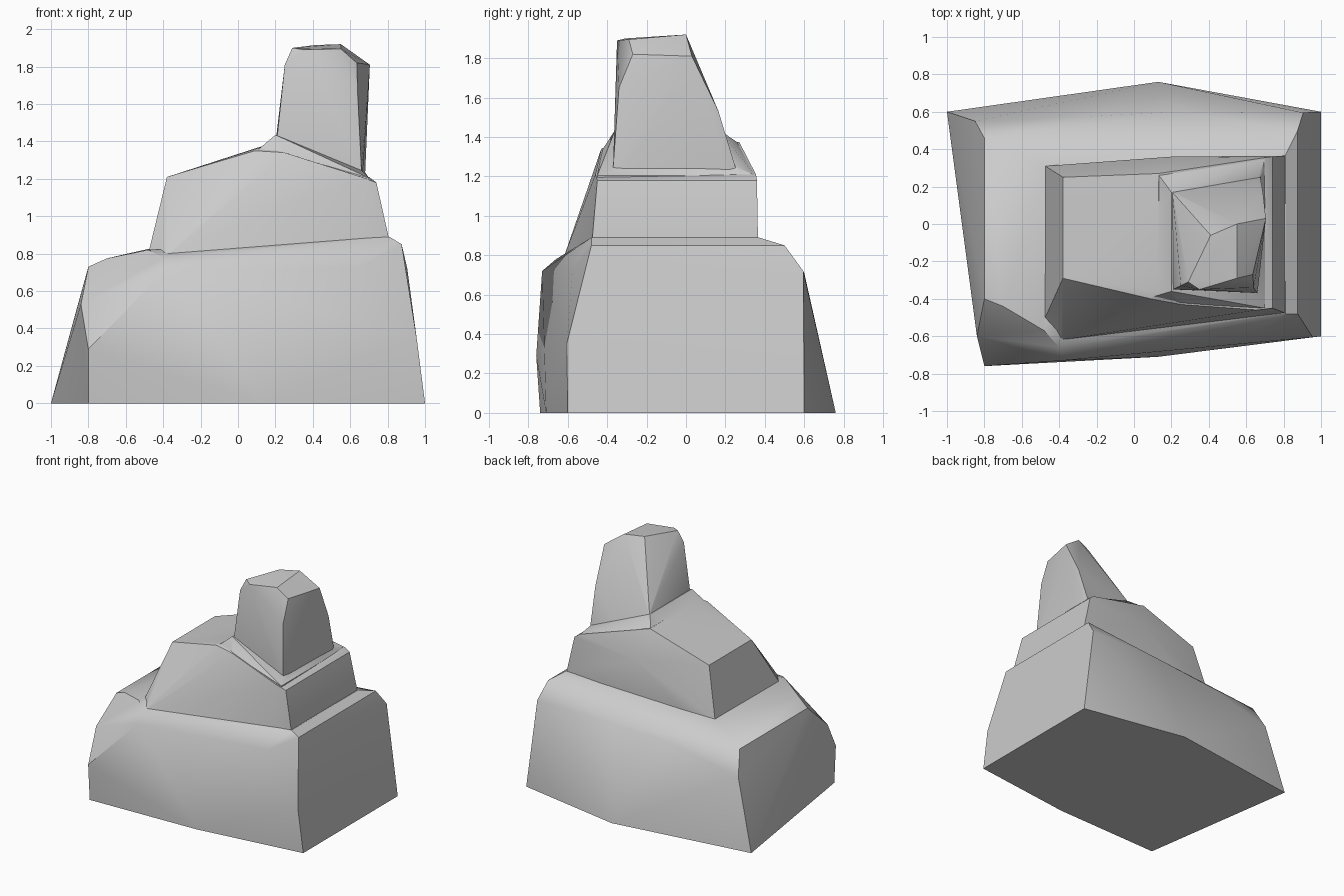
import bpy, bmesh

if "Cube" in bpy.data.objects:
    bpy.data.objects.remove(bpy.data.objects["Cube"])


def hull(name, pts, sink=None):
    """Faceted convex block from its corner points; sink = (count, z) roots the first corners lower."""
    pts = list(pts)
    if sink:
        pts += [(x, y, sink[1]) for x, y, z in pts[:sink[0]]]
    bm = bmesh.new()
    for p in pts:
        bm.verts.new(p)
    res = bmesh.ops.convex_hull(bm, input=bm.verts)
    loose = set(res["geom_interior"]) | set(res["geom_unused"])
    bmesh.ops.delete(bm, geom=[v for v in loose if isinstance(v, bmesh.types.BMVert)], context='VERTS')
    bmesh.ops.dissolve_limit(bm, angle_limit=0.02, verts=bm.verts, edges=bm.edges)
    bmesh.ops.recalc_face_normals(bm, faces=bm.faces)
    me = bpy.data.meshes.new(name)
    bm.to_mesh(me)
    bm.free()
    ob = bpy.data.objects.new(name, me)
    bpy.context.collection.objects.link(ob)
    return ob


# broad lower block with chamfered ledges
base = hull("rock_base", [
    (-1, .6, 0), (.13, .76, 0), (1, .6, 0), (1, -.6, 0), (.13, -.71, 0), (-.8, -.74, 0),
    (-.8, -.76, .29), (-.84, -.6, .53), (-.8, -.4, .73), (-.85, .55, .55), (-.8, .46, .73),
    (-.7, -.44, .775), (-.48, -.57, .82), (-.48, .31, .825),
    (-.38, -.73, .72), (-.4, -.66, .78), (.15, -.635, .725), (.66, -.575, .73),
    (.955, -.605, .35), (.875, -.48, .85), (.81, -.48, .89),
    (.81, .37, .89), (.875, .5, .85), (.905, .595, .72), (.25, .6, .71), (-.25, .575, .68),
])

# middle block with sloping top
middle = hull("rock_middle", [
    (-.39, -.62, .79), (.13, -.55, .81), (.805, -.475, .89), (.805, .365, .89), (-.475, .31, .82),
    (-.475, -.5, .82),
    (-.38, -.29, 1.21), (-.38, .25, 1.21), (.09, -.4, 1.35), (.13, .27, 1.375), (.14, -.36, 1.375),
    (.25, -.43, 1.34), (.66, -.46, 1.21), (.74, -.45, 1.18),
    (.74, .36, 1.18), (.7, .355, 1.21), (.2, .36, 1.14),
], sink=(6, .62))

# narrow collar under the top block
collar = hull("rock_collar", [
    (.1, -.39, 1.35), (.13, .265, 1.37), (.7, .35, 1.205), (.7, -.45, 1.205), (.25, -.425, 1.335),
    (.2, -.36, 1.435), (.2, .17, 1.435), (.67, .255, 1.25), (.66, -.37, 1.245),
], sink=(5, 1.1))

# upright top block
top = hull("rock_top", [
    (.21, -.35, 1.43), (.205, .17, 1.43), (.675, .25, 1.25), (.66, -.37, 1.245),
    (.25, -.33, 1.81), (.29, -.31, 1.9), (.35, -.35, 1.89), (.41, -.06, 1.915), (.55, 0, 1.92),
    (.55, -.29, 1.895), (.635, -.27, 1.82), (.64, -.34, 1.65), (.705, .03, 1.81), (.69, .165, 1.53),
], sink=(4, 1.12))

# fuse the blocks into one solid
for part in (middle, collar, top):
    mod = base.modifiers.new("fuse_" + part.name, 'BOOLEAN')
    mod.operation = 'UNION'
    mod.solver = 'EXACT'
    mod.object = part
dg = bpy.context.evaluated_depsgraph_get()
mesh = bpy.data.meshes.new_from_object(base.evaluated_get(dg))
base.modifiers.clear()
base.data = mesh
base.name = "stacked_rock"
for part in (middle, collar, top):
    bpy.data.objects.remove(part)

# soft facets with crisp main edges
bpy.context.view_layer.objects.active = base
base.select_set(True)
bpy.ops.object.shade_smooth_by_angle(angle=0.5)
